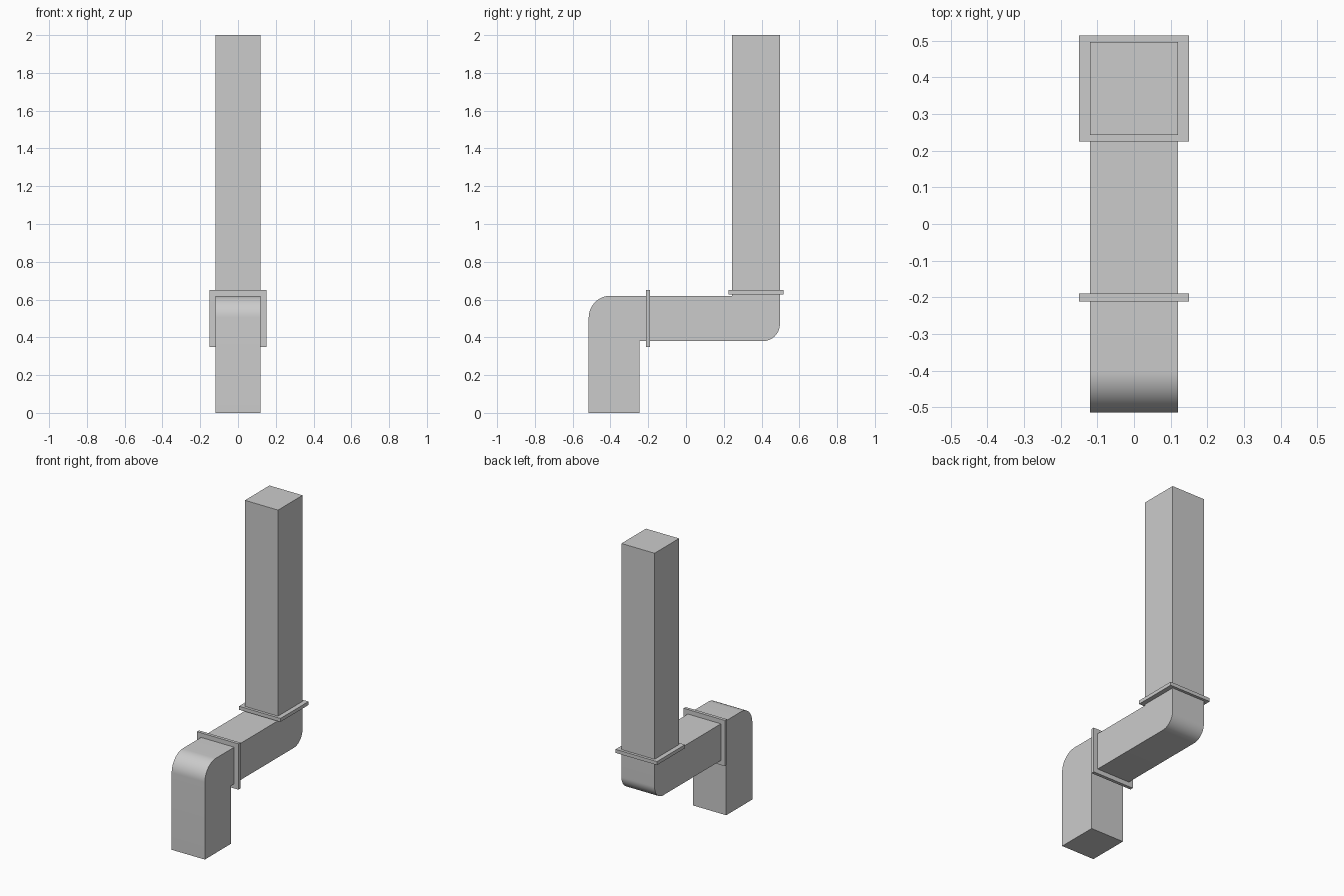
import bpy, bmesh, math

if "Cube" in bpy.data.objects:
    bpy.data.objects.remove(bpy.data.objects["Cube"])


def finish(bm, name):
    bmesh.ops.recalc_face_normals(bm, faces=bm.faces)
    mesh = bpy.data.meshes.new(name)
    bm.to_mesh(mesh)
    bm.free()
    obj = bpy.data.objects.new(name, mesh)
    bpy.context.collection.objects.link(obj)
    return obj


def arc(cy, cz, r, start, end, steps=16):
    angles = [math.radians(start + (end - start) * i / steps) for i in range(steps + 1)]
    return [(cy + r * math.cos(a), cz + r * math.sin(a)) for a in angles]


def extrude_profile(name, profile, half_width):
    """Extrude a (y, z) side profile symmetrically along x."""
    bm = bmesh.new()
    face = bm.faces.new([bm.verts.new((-half_width, y, z)) for y, z in profile])
    out = bmesh.ops.extrude_face_region(bm, geom=[face])
    verts = [g for g in out["geom"] if isinstance(g, bmesh.types.BMVert)]
    bmesh.ops.translate(bm, verts=verts, vec=(2 * half_width, 0, 0))
    return finish(bm, name)


def box(name, half_width, y0, y1, z0, z1):
    return extrude_profile(name, [(y0, z0), (y1, z0), (y1, z1), (y0, z1)], half_width)


W = 0.12            # duct half width
TOP, BOT = 0.62, 0.38
FRONT, BACK = -0.515, 0.497
R1, R2 = 0.115, 0.09

# Lower elbow: rises from the floor and turns back
lower = [(-0.245, 0), (-0.245, BOT), (-0.2, BOT), (-0.2, TOP)]
lower += arc(FRONT + R1, TOP - R1, R1, 90, 180) + [(FRONT, 0)]
lower_elbow = extrude_profile("lower_elbow_duct", lower, W)

# Horizontal run turning up into the riser
upper = [(-0.2, TOP), (-0.2, BOT)]
upper += arc(BACK - R2, BOT + R2, R2, -90, 0)
upper += [(BACK, 0.64), (0.243, 0.64), (0.243, TOP)]
upper_elbow = extrude_profile("upper_elbow_duct", upper, W)

# Tall riser
box("vertical_riser", W, 0.243, BACK, 0.64, 2.0)

# Joint flanges
box("horizontal_joint_flange", 0.15, -0.211, -0.19, 0.35, 0.65)
box("vertical_joint_flange", 0.15, 0.225, 0.515, 0.627, 0.65)

# Smooth bends, crisp corners
for obj in (lower_elbow, upper_elbow):
    bpy.ops.object.select_all(action='DESELECT')
    obj.select_set(True)
    bpy.context.view_layer.objects.active = obj
    bpy.ops.object.shade_smooth_by_angle(angle=math.radians(30))
